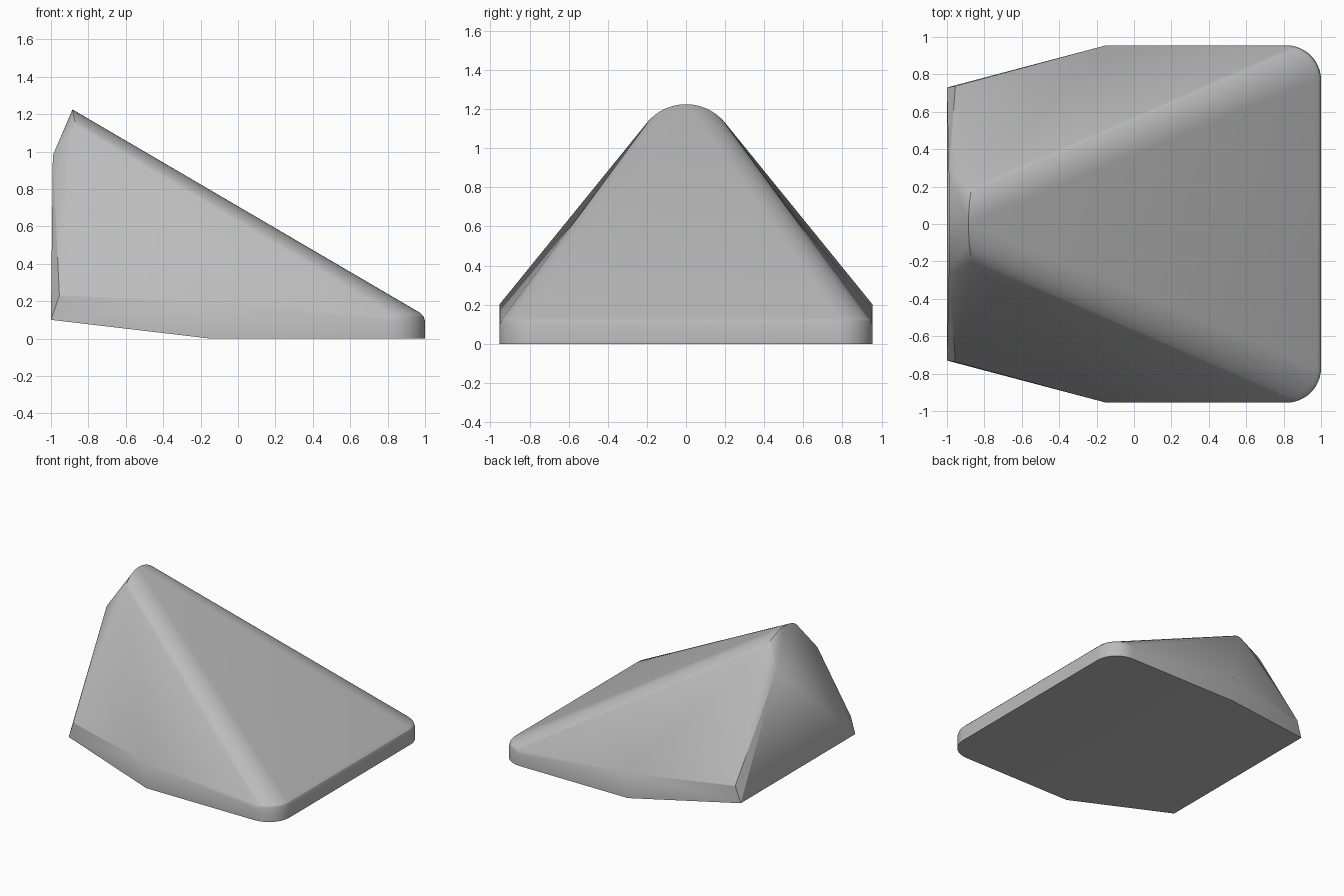
import bpy, bmesh
from math import sin, cos, pi, radians

cube = bpy.data.objects.get("Cube")
if cube:
    bpy.data.objects.remove(cube)

# Single plain grey
grey = bpy.data.materials.new("plain grey")
grey.use_nodes = True
colour = (0.5, 0.5, 0.5, 1)
grey.diffuse_color = colour
grey.node_tree.nodes["Principled BSDF"].inputs["Base Color"].default_value = colour

points = []


def mirrored(x, y, z):
    points.extend([(x, y, z), (x, -y, z)])


# Rounded front corners, softened along their upper rim
radius = 0.185
for inset, z in ((0, 0), (0, 0.095), (0.008, 0.12), (0.025, 0.137)):
    for i in range(13):
        a = i / 12 * pi / 2
        r = radius - inset
        mirrored(1 - radius + r * cos(a), 0.955 - radius + r * sin(a), z)

# Widest point of the sides, and the tapering tail
mirrored(-0.15, 0.955, 0)
mirrored(-0.15, 0.955, 0.2)
mirrored(-1, 0.73, 0.1)
mirrored(-0.955, 0.737, 0.23)
mirrored(-0.99, 0.26, 0.98)

# Rounded peak
peak_radius, spread = 0.258, radians(51)
for i in range(21):
    a = spread * (i / 10 - 1)
    drop = peak_radius * (1 - cos(a))
    points.append((-0.885 + 0.2 * drop, peak_radius * sin(a), 1.225 - drop))

# Skin the outline as one convex wedge
bm = bmesh.new()
for p in points:
    bm.verts.new(p)
bmesh.ops.remove_doubles(bm, verts=bm.verts[:], dist=0.0001)
hull = bmesh.ops.convex_hull(bm, input=bm.verts[:])
loose = [g for g in hull["geom_interior"] if isinstance(g, bmesh.types.BMVert)]
bmesh.ops.delete(bm, geom=loose, context="VERTS")
bmesh.ops.dissolve_limit(bm, angle_limit=radians(0.5),
                         verts=bm.verts[:], edges=bm.edges[:])
bmesh.ops.recalc_face_normals(bm, faces=bm.faces[:])
mesh = bpy.data.meshes.new("wedge_body")
bm.to_mesh(mesh)
bm.free()
mesh.materials.append(grey)

wedge = bpy.data.objects.new("wedge_body", mesh)
bpy.context.collection.objects.link(wedge)
bpy.ops.object.select_all(action="DESELECT")
wedge.select_set(True)
bpy.context.view_layer.objects.active = wedge
bpy.ops.object.shade_smooth_by_angle(angle=radians(25))
